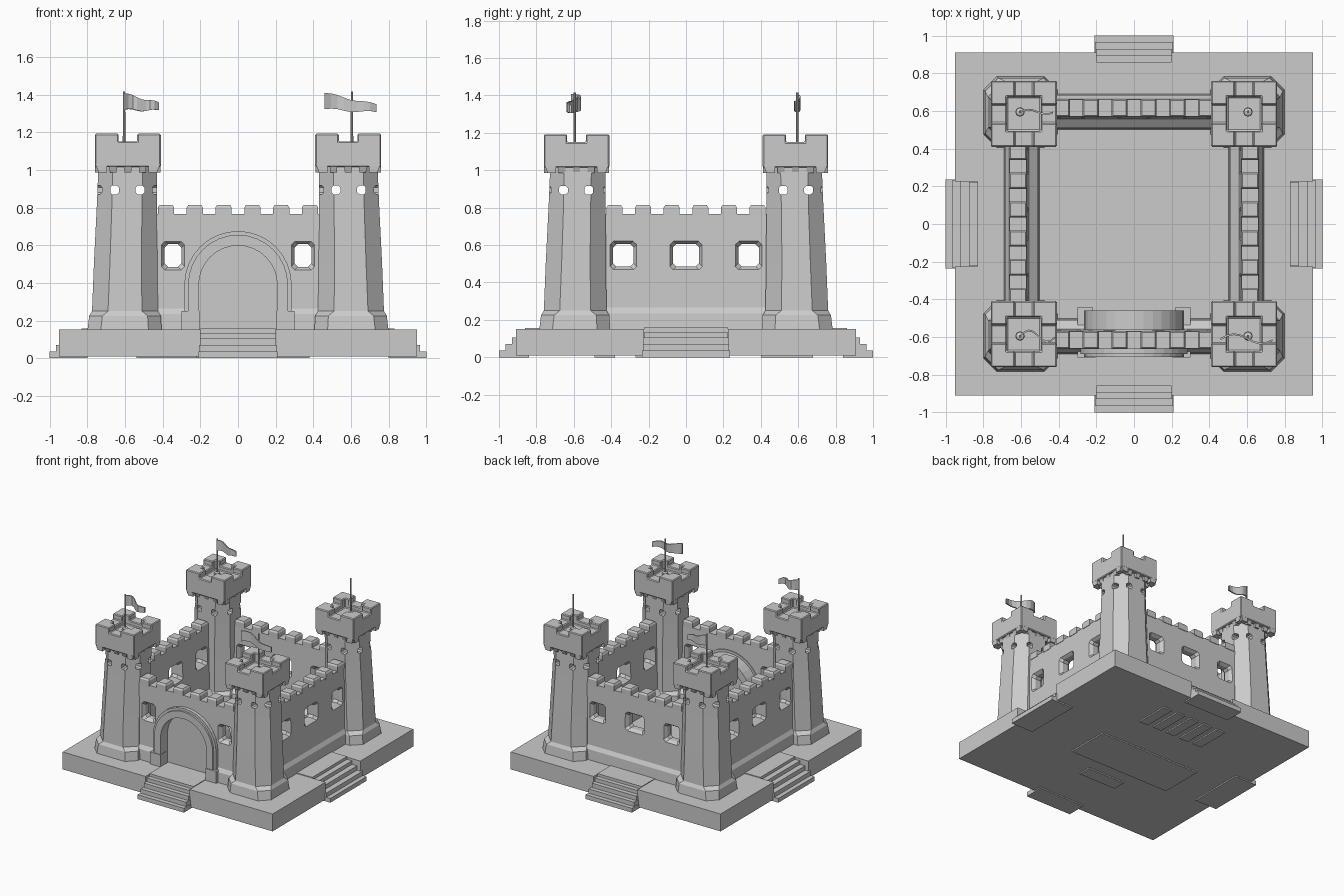
import bpy, bmesh
from math import sin, cos, pi, radians

if "Cube" in bpy.data.objects:
    bpy.data.objects.remove(bpy.data.objects["Cube"])


def loft(name, rings):
    """Skin a list of matching point rings and cap both ends."""
    bm = bmesh.new()
    vr = [[bm.verts.new(p) for p in r] for r in rings]
    n = len(vr[0])
    for a, b in zip(vr, vr[1:]):
        for i in range(n):
            bm.faces.new((a[i], a[(i + 1) % n], b[(i + 1) % n], b[i]))
    bm.faces.new(vr[0])
    bm.faces.new(vr[-1])
    bmesh.ops.recalc_face_normals(bm, faces=bm.faces)
    me = bpy.data.meshes.new(name)
    bm.to_mesh(me)
    bm.free()
    ob = bpy.data.objects.new(name, me)
    bpy.context.collection.objects.link(ob)
    return ob


def rect(x0, x1, y0, y1, c=0.0):
    """Rectangle outline, with chamfered corners if c > 0."""
    if c == 0:
        return [(x0, y0), (x1, y0), (x1, y1), (x0, y1)]
    return [(x0 + c, y0), (x1 - c, y0), (x1, y0 + c), (x1, y1 - c),
            (x1 - c, y1), (x0 + c, y1), (x0, y1 - c), (x0, y0 + c)]


def box(name, x0, x1, y0, y1, z0, z1):
    return loft(name, [[(x, y, z) for x, y in rect(x0, x1, y0, y1)] for z in (z0, z1)])


def cut(ob, cutter):
    cutter.hide_render = True
    m = ob.modifiers.new("cut", 'BOOLEAN')
    m.operation, m.solver, m.object = 'DIFFERENCE', 'EXACT', cutter
    bpy.context.view_layer.objects.active = ob
    bpy.ops.object.modifier_apply(modifier=m.name)
    bpy.data.objects.remove(cutter)


def join(name, obs):
    bpy.ops.object.select_all(action='DESELECT')
    for o in obs:
        o.select_set(True)
    bpy.context.view_layer.objects.active = obs[0]
    if len(obs) > 1:
        bpy.ops.object.join()
    obs[0].name = name
    return obs[0]


def mirror(ob, x=True, y=True):
    m = ob.modifiers.new("mirror", 'MIRROR')
    m.use_axis = (x, y, False)
    m.use_mirror_merge = False
    return ob


# Base slab with step notches
base = box("base", -.95, .95, -.91, .91, .01, .152)
for s in (-1, 1):
    a, b = sorted((s * .83, s * 1.1))
    cut(base, box("notch", a, b, -.225, .225, .03, .3))
    a, b = sorted((s * .86, s * 1.1))
    cut(base, box("notch", -.2, .2, a, b, .03, .3))

# Slightly raised paths
box("side_path", -.83, .83, -.225, .225, .14, .158)
mirror(box("front_back_path", -.2, .2, .2, .86, .14, .157), x=False)

# Steps on all four sides
side, ends = [], []
for k, (x, y, z) in enumerate([(1.0, 1.0, .035), (.965, .965, .07), (.92, .93, .105), (.875, .895, .135)]):
    w = .235 - .004 * k
    side.append(box("s", .80, x, -w, w, .0 + .002 * k, z))
    ends.append(box("e", -w + .025, w - .025, .84, y, .0 + .002 * k, z))
mirror(join("side_steps", side), y=False)
mirror(join("front_back_steps", ends), x=False)

# Shallow pads under the base
pads = [box("p", -.54, .38, -.27, .09, 0, .02), box("p", -.22, .12, -.49, -.38, 0, .02)]
pads += [box("p", -.32 + i * .13, -.24 + i * .13, .4, .68, 0, .02) for i in range(5)]
join("underside_pads", pads)

# Curtain walls: profile faces +x, then is turned into place
PROFILE = [(.50, .14), (.51, .23), (.555, .265), (.57, .765), (.66, .765),
           (.667, .265), (.685, .235), (.69, .14)]


def wall(name, angle, windows):
    ob = loft(name, [[(x, y, z) for x, z in PROFILE] for y in (-.47, .47)])
    for pos, w in windows:
        rings = []
        for x, g in ((.53, .04), (.592, 0), (.638, 0), (.70, .04)):
            rings.append([(x, y, z) for y, z in
                          rect(pos - w - g, pos + w + g, .485 - g, .605 + g, .018)])
        cut(ob, loft("window_cutter", rings))
    merlons = []
    for i in range(6):
        y = (i - 2.5) * .153
        merlons.append(loft("m", [[(px, py, z) for px, py in rect(.567 + t, .664 - t, y - .043 + t, y + .043 - t)]
                                  for z, t in ((.755, 0), (.80, 0), (.813, .008))]))
    ob.rotation_euler.z = radians(angle)
    join(name + "_merlons", merlons).rotation_euler.z = radians(angle)
    return ob


three = [(-.335, .055), (0, .07), (.335, .055)]
wall("right_wall", 0, three)
wall("back_wall", 90, three)
wall("left_wall", 180, three)
front = wall("front_wall", -90, [(-.345, .045), (.345, .045)])


# Gate: arched recess leaving a closed door, plus raised arch surround
def arch(r, n=16):
    return [(-r, .14)] + [(-r * cos(pi * i / n), .39 + r * sin(pi * i / n)) for i in range(n + 1)] + [(r, .14)]


def arch_ring(name, ro, ri, y0, y1):
    pts = arch(ro) + arch(ri)[::-1]
    return loft(name, [[(x, y, z) for x, z in pts] for y in (y0, y1)])


bpy.context.view_layer.update()
cut(front, loft("gate_cutter", [[(x, y, z) for x, z in arch(.21)] for y in (-.9, -.615)]))
arch_ring("gate_arch", .265, .208, -.705, -.46)
arch_ring("gate_arch_rim", .285, .235, -.69, -.56)
mirror(box("gate_arch_foot", .205, .30, -.71, -.64, .14, .25), y=False)
mirror(box("gate_inner_foot", .22, .30, -.54, -.44, .14, .25), y=False)

# Tower shafts: chamfered square, leaning on the outer sides
rings = []
for lo, hi, c, z in ((.405, .80, .07, .14), (.41, .79, .07, .225), (.425, .775, .085, .25),
                     (.428, .765, .085, .5), (.43, .75, .08, .8), (.43, .74, .075, 1.04)):
    rings.append([(x, y, z) for x, y in rect(lo, hi, lo, hi - .015, c)])
shaft = loft("tower_shafts", rings)
# Small lookout holes through both axes
for t in (.52, .655):
    sq = rect(t - .023, t + .023, .87, .916, .01)
    cut(shaft, loft("hole", [[(a, y, z) for a, z in sq] for y in (.3, .9)]))
    cut(shaft, loft("hole", [[(x, a, z) for a, z in sq] for x in (.3, .9)]))
mirror(shaft)

# Tower crowns: hollow top with corner merlons and a notch per side
C, H = .585, .175
crown = box("tower_crowns", C - H, C + H, C - H, C + H, 1.015, 1.192)
h = H - .085
cut(crown, box("pit", C - h, C + h, C - h, C + h, 1.115, 1.4))
cut(crown, box("gap", C - .05, C + .05, .2, 1, 1.15, 1.4))
cut(crown, box("gap", .2, 1, C - .05, C + .05, 1.15, 1.4))
bev = crown.modifiers.new("soft_edges", 'BEVEL')
bev.width, bev.segments = .006, 1
mirror(crown)

# Corbel teeth below the crowns
teeth = []
for i in range(5):
    t = C + (i - 2) * .0775
    for s in (-1, 1):
        a, b = sorted((C + s * .11, C + s * (H - .004)))
        a2, b2 = sorted((C + s * .11, C + s * (H - .02)))
        teeth.append(loft("t", [[(x, y, .985) for x, y in rect(t - .018, t + .018, a2, b2)],
                                [(x, y, 1.03) for x, y in rect(t - .02, t + .02, a, b)]]))
        teeth.append(loft("t", [[(x, y, .985) for x, y in rect(a2, b2, t - .018, t + .018)],
                                [(x, y, 1.03) for x, y in rect(a, b, t - .02, t + .02)]]))
mirror(join("tower_corbels", teeth))

# Flag poles with a small foot
pole = [[(.605 + r * cos(i * pi / 4), .595 + r * sin(i * pi / 4), z) for i in range(8)]
        for r, z in ((.025, 1.10), (.022, 1.14), (.007, 1.145), (.006, 1.415))]
mirror(loft("flag_poles", pole))


# Waving pennants
def flag(name, x0, x1, y, z0, z1, amp):
    rings = []
    for i in range(9):
        t = i / 8
        x, zc = x0 + (x1 - x0) * t, z0 + (z1 - z0) * t + .006 * sin(9 * t)
        yy, hh = y + amp * sin(6 * t), .043 - .022 * t
        rings.append([(x, a, b) for a, b in rect(yy - .005, yy + .005, zc - hh, zc + hh)])
    return loft(name, rings)


flag("front_left_flag", -.605, -.42, -.595, 1.362, 1.335, .03)
flag("front_right_flag", .46, .735, -.61, 1.365, 1.325, .025)
flag("back_left_flag", -.605, -.43, .595, 1.36, 1.335, .012)
